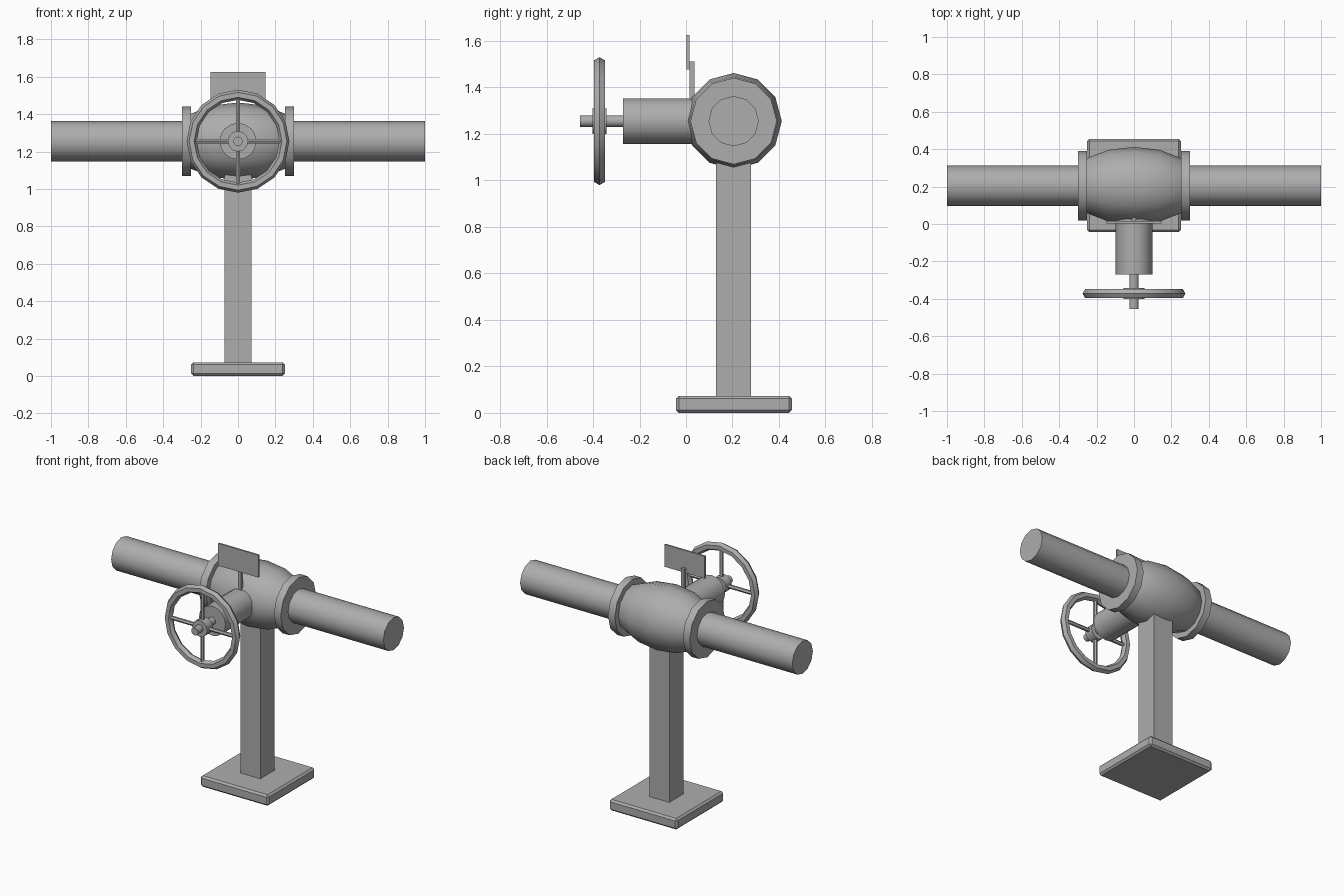
import bpy, math
from mathutils import Matrix

if "Cube" in bpy.data.objects:
    bpy.data.objects.remove(bpy.data.objects["Cube"])

steel = bpy.data.materials.new("grey_steel")
steel.use_nodes = True
GREY = (0.42, 0.42, 0.42, 1)
steel.diffuse_color = GREY
steel.node_tree.nodes["Principled BSDF"].inputs["Base Color"].default_value = GREY

PY, PZ = 0.205, 1.255     # pipe axis
WY = -0.372               # wheel plane
TURN = {"x": Matrix.Rotation(math.pi / 2, 4, "Y"),
        "y": Matrix.Rotation(math.pi / 2, 4, "X"),
        "z": Matrix.Identity(4)}


def finish(name, smooth=True):
    ob = bpy.context.object
    ob.name = ob.data.name = name
    ob.data.materials.clear()
    ob.data.materials.append(steel)
    if smooth:
        bpy.ops.object.shade_smooth_by_angle(angle=math.radians(40))
    return ob


def rod(name, axis, radius, start, end, centre, sides=12):
    """Cylinder along an axis from start to end; centre gives the other coordinates."""
    i = "xyz".index(axis)
    loc = list(centre)
    loc[i] = (start + end) / 2
    bpy.ops.mesh.primitive_cylinder_add(vertices=sides, radius=radius, depth=end - start)
    ob = finish(name)
    ob.data.transform(TURN[axis])
    ob.location = loc
    return ob


def box(name, low, high, bevel=0):
    bpy.ops.mesh.primitive_cube_add(size=1)
    ob = finish(name, smooth=False)
    ob.data.transform(Matrix.Diagonal([b - a for a, b in zip(low, high)] + [1]))
    ob.location = [(a + b) / 2 for a, b in zip(low, high)]
    if bevel:
        mod = ob.modifiers.new("edge", "BEVEL")
        mod.width, mod.segments = bevel, 1
    return ob


# Stand
box("base_plate", (-0.25, PY - 0.248, 0), (0.25, PY + 0.25, 0.073), 0.012)
box("post", (-0.073, PY - 0.075, 0.06), (0.073, PY + 0.075, PZ - 0.1))

# Pipe, flanges and rounded valve body
rod("pipe", "x", 0.108, -1, 1, (0, PY, PZ))
for side, sign in (("left", 1), ("right", -1)):
    a, b = sorted((sign * 0.25, sign * 0.3))
    rod(side + "_flange", "x", 0.186, a, b, (0, PY, PZ))
bpy.ops.mesh.primitive_uv_sphere_add(segments=12, ring_count=8, radius=0.207)
body = finish("valve_body")
body.data.transform(Matrix.Diagonal((0.36 / 0.207, 1, 1, 1)) @ TURN["x"])
body.location = (0, PY, PZ)

# Bonnet and spindle
rod("bonnet", "y", 0.098, -0.27, 0.1, (0, 0, PZ), 16)
rod("spindle", "y", 0.025, -0.455, -0.2, (0, 0, PZ))

# Hand wheel
bpy.ops.mesh.primitive_torus_add(major_segments=16, minor_segments=6,
                                 major_radius=0.248, minor_radius=0.027)
rim = finish("wheel_rim")
rim.data.transform(TURN["y"])
rim.location = (0, WY, PZ)
rod("wheel_hub", "y", 0.055, WY - 0.03, WY + 0.03, (0, 0, PZ))
rod("wheel_spoke_across", "x", 0.013, -0.24, 0.24, (0, WY, PZ), 6)
rod("wheel_spoke_upright", "z", 0.013, PZ - 0.24, PZ + 0.24, (0, WY, 0), 6)

# Sign plate on its stem
box("sign_stem", (-0.011, 0.015, PZ + 0.04), (0.011, 0.036, 1.512))
box("sign_plate", (-0.148, 0.003, 1.478), (0.148, 0.015, 1.626))
